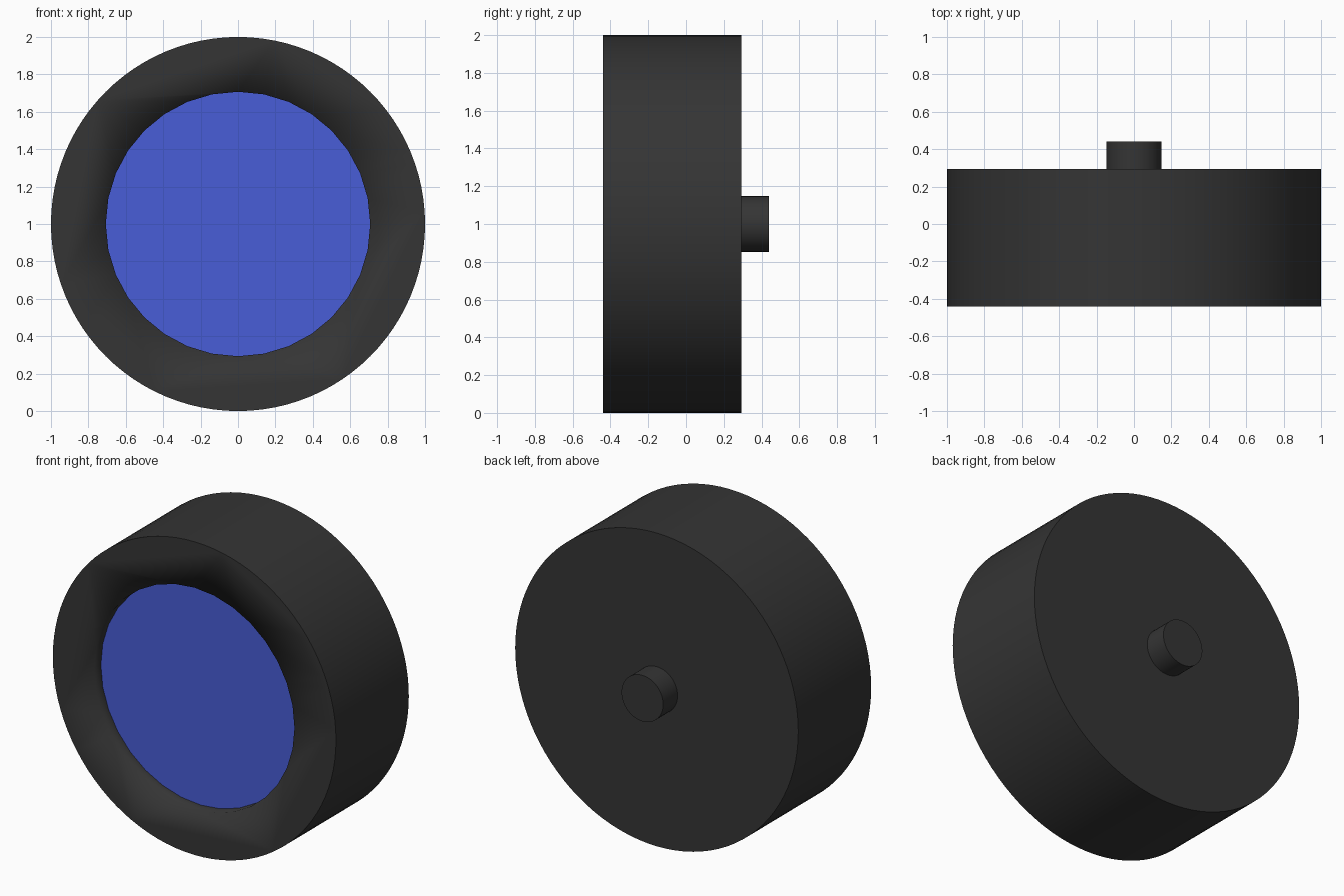
import bpy
from math import pi

if "Cube" in bpy.data.objects:
    bpy.data.objects.remove(bpy.data.objects["Cube"])

CENTRE_Z = 1.0
FRONT, BACK, STUB_END = -0.44, 0.295, 0.44
RECESS = 0.07


def disc(name, radius, y0, y1, sides, colour=None):
    """Cylinder lying along the y axis between y0 and y1."""
    bpy.ops.mesh.primitive_cylinder_add(
        vertices=sides, radius=radius, depth=y1 - y0,
        location=(0, (y0 + y1) / 2, CENTRE_Z), rotation=(pi / 2, 0, 0))
    ob = bpy.context.object
    ob.name = name
    bpy.ops.object.transform_apply(location=False, rotation=True, scale=True)
    bpy.ops.object.shade_smooth_by_angle(angle=pi / 6)
    if colour:
        mat = bpy.data.materials.new(name)
        mat.diffuse_color = colour
        mat.use_nodes = True
        mat.node_tree.nodes["Principled BSDF"].inputs["Base Color"].default_value = mat.diffuse_color
        ob.data.materials.append(mat)
    return ob


BLACK = (0.035, 0.035, 0.035, 1)
BLUE = (0.065, 0.11, 0.68, 1)

# Drum body with a shallow round recess in the front
body = disc("housing", 1.0, FRONT, BACK, 96, BLACK)
cutter = disc("recess_cutter", 0.707, FRONT - 0.1, FRONT + RECESS, 32, BLACK)
cut = body.modifiers.new("recess", 'BOOLEAN')
cut.operation = 'DIFFERENCE'
cut.solver = 'EXACT'
cut.object = cutter
cutter.hide_render = True
bpy.context.view_layer.objects.active = body
bpy.ops.object.modifier_apply(modifier=cut.name)
bpy.data.objects.remove(cutter)

# Blue lens sitting on the recess floor
disc("lens", 0.707, FRONT + RECESS - 0.004, FRONT + RECESS + 0.01, 32, BLUE)

# Mounting stub on the back
disc("mounting_stub", 0.147, BACK - 0.01, STUB_END, 48, BLACK)
